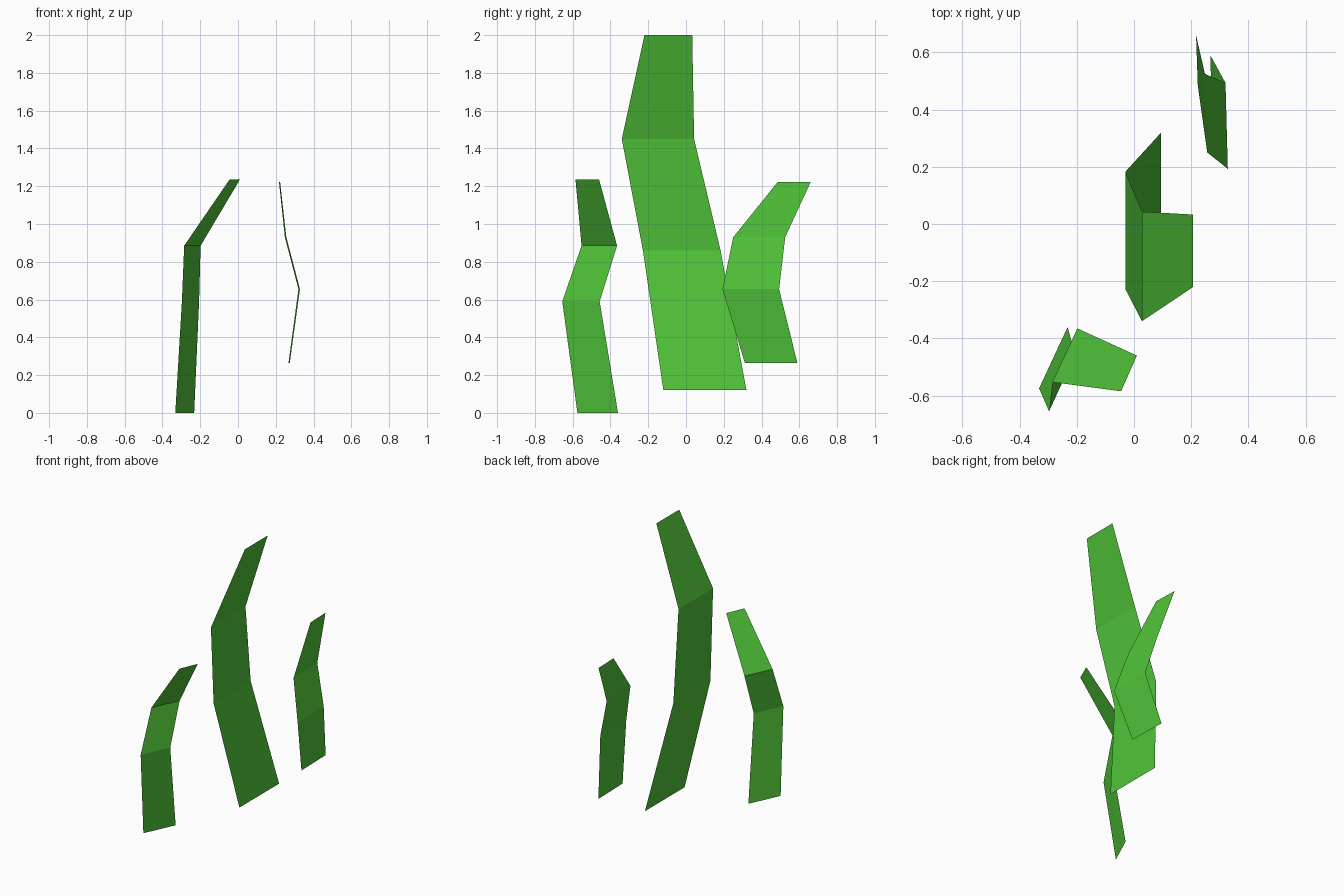
import bpy
import bmesh

green = bpy.data.materials.new("grass_green")
green.diffuse_color = (0.08, 0.55, 0.04, 1)


def blade(name, sections):
    """Thin folded strip; each section is (z, near x, near y, far x, far y)."""
    bm = bmesh.new()
    rows = [(bm.verts.new((x0, y0, z)), bm.verts.new((x1, y1, z)))
            for z, x0, y0, x1, y1 in sections]
    for (a, b), (d, c) in zip(rows, rows[1:]):
        bm.faces.new((a, b, c, d))
    mesh = bpy.data.meshes.new(name)
    bm.to_mesh(mesh)
    bm.free()
    mesh.materials.append(green)
    obj = bpy.data.objects.new(name, mesh)
    bpy.context.collection.objects.link(obj)
    return obj


# Tall centre blade, bending towards +x at the tip
blade("tall_blade", [
    (0.12, 0.095, -0.12, 0.095, 0.32),
    (0.86, -0.03, -0.228, -0.03, 0.183),
    (1.45, 0.028, -0.34, 0.028, 0.043),
    (2.00, 0.207, -0.22, 0.207, 0.033),
])

# Short blade at the front left, twisted and folded over
blade("front_blade", [
    (0.00, -0.332, -0.575, -0.232, -0.36),
    (0.59, -0.297, -0.655, -0.206, -0.457),
    (0.885, -0.285, -0.553, -0.198, -0.365),
    (1.235, -0.045, -0.585, 0.01, -0.46),
])

# Short blade at the back right
blade("back_blade", [
    (0.263, 0.274, 0.312, 0.267, 0.59),
    (0.655, 0.328, 0.193, 0.32, 0.493),
    (0.93, 0.256, 0.25, 0.248, 0.525),
    (1.222, 0.223, 0.485, 0.217, 0.66),
])
